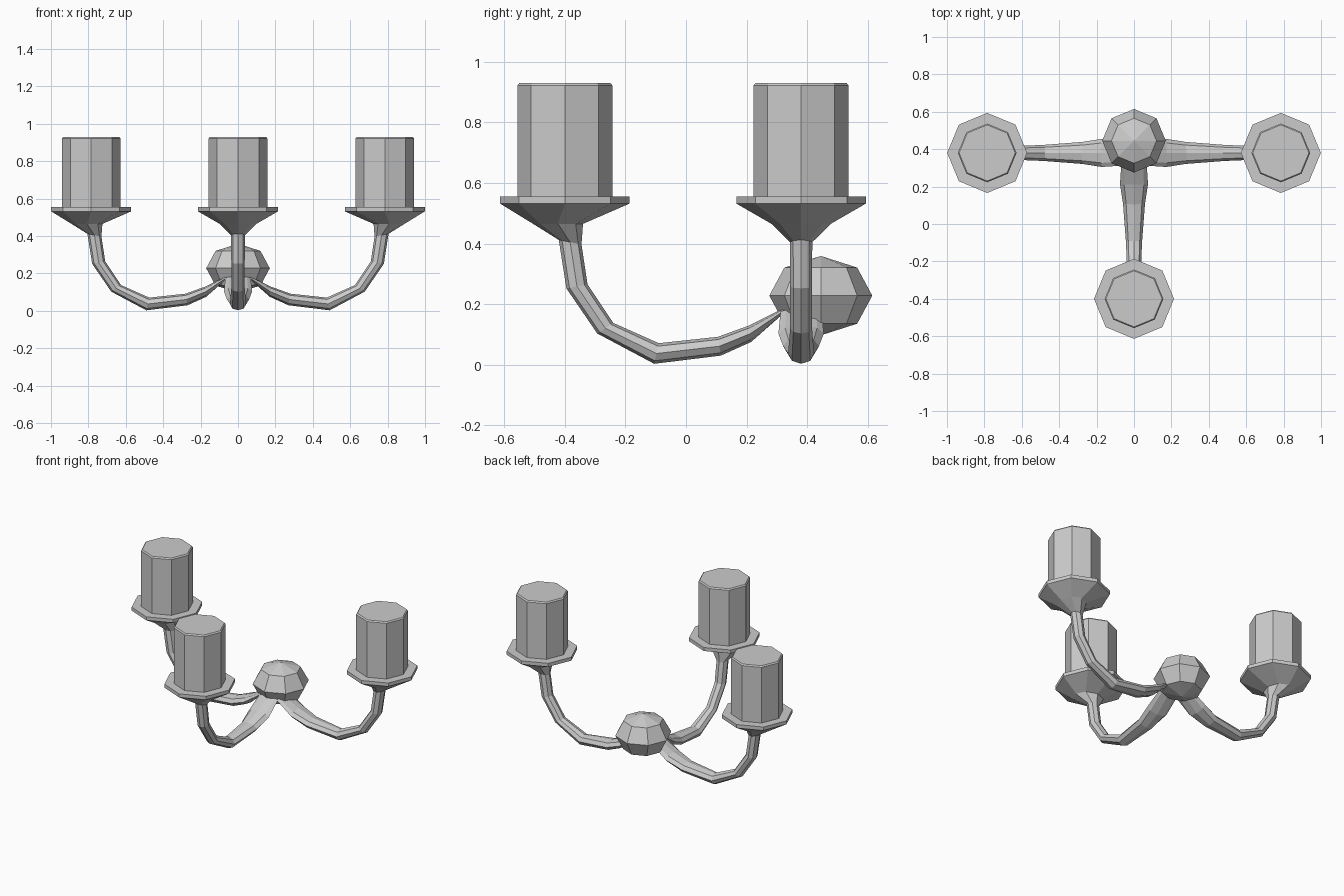
import bpy, bmesh, math
from mathutils import Vector, Matrix

if "Cube" in bpy.data.objects:
    bpy.data.objects.remove(bpy.data.objects["Cube"])

SIDES = 8

def finish(name, bm, mat=None):
    bmesh.ops.recalc_face_normals(bm, faces=bm.faces)
    me = bpy.data.meshes.new(name)
    bm.to_mesh(me)
    bm.free()
    ob = bpy.data.objects.new(name, me)
    bpy.context.collection.objects.link(ob)
    if mat:
        ob.matrix_world = mat
    return ob

def loft(name, sections, mat):
    """Each section: outer point and inner point (x, z), and lateral half width."""
    bm = bmesh.new()
    rings = []
    for ox, oz, ix, iz, w in sections:
        o, i = Vector((ox, 0, oz)), Vector((ix, 0, iz))
        mid, half = (o + i) / 2, (i - o) / 2
        ring = []
        for k in range(SIDES):
            a = k * math.tau / SIDES
            ring.append(bm.verts.new(mid + half * math.cos(a) + Vector((0, w * math.sin(a), 0))))
        rings.append(ring)
    for a, b in zip(rings, rings[1:]):
        for k in range(SIDES):
            n = (k + 1) % SIDES
            bm.faces.new((a[k], a[n], b[n], b[k]))
    bm.faces.new(rings[0][::-1])
    bm.faces.new(rings[-1])
    return finish(name, bm, mat)

# Arm profile, measured inward from the candle axis
arm = [(-.020, .412, .055, .397, .037), (.005, .252, .075, .265, .036),
       (.107, .103, .160, .138, .036), (.295, .003, .310, .071, .043),
       (.515, .030, .505, .092, .059), (.615, .075, .610, .130, .075),
       (.715, .163, .722, .186, .068)]
# Drip dish grows out of the arm's top end
dish = [(-.214, .555, .214, .555, .214), (-.214, .532, .214, .532, .214),
        (-.105, .465, .060, .465, .098)]
# Candle with a small chamfer at the top
candle = [(-r, z, r, z, r) for r, z in ((.157, .54), (.157, .922), (.150, .93))]

placements = {"left": (-.785, .38, 0), "right": (.785, .38, math.pi),
              "front": (0, -.40, math.pi / 2)}
for side, (x, y, ang) in placements.items():
    mat = Matrix.Translation((x, y, 0)) @ Matrix.Rotation(ang, 4, 'Z')
    loft(side + "_arm_and_dish", dish + arm, mat)
    loft(side + "_candle", candle, mat)

# Central hub ball, slightly flattened
bm = bmesh.new()
bmesh.ops.create_uvsphere(bm, u_segments=SIDES, v_segments=4, radius=1)
finish("hub_ball", bm, Matrix.Translation((0, .445, .228)) @ Matrix.Diagonal((.17, .17, .131, 1)))
